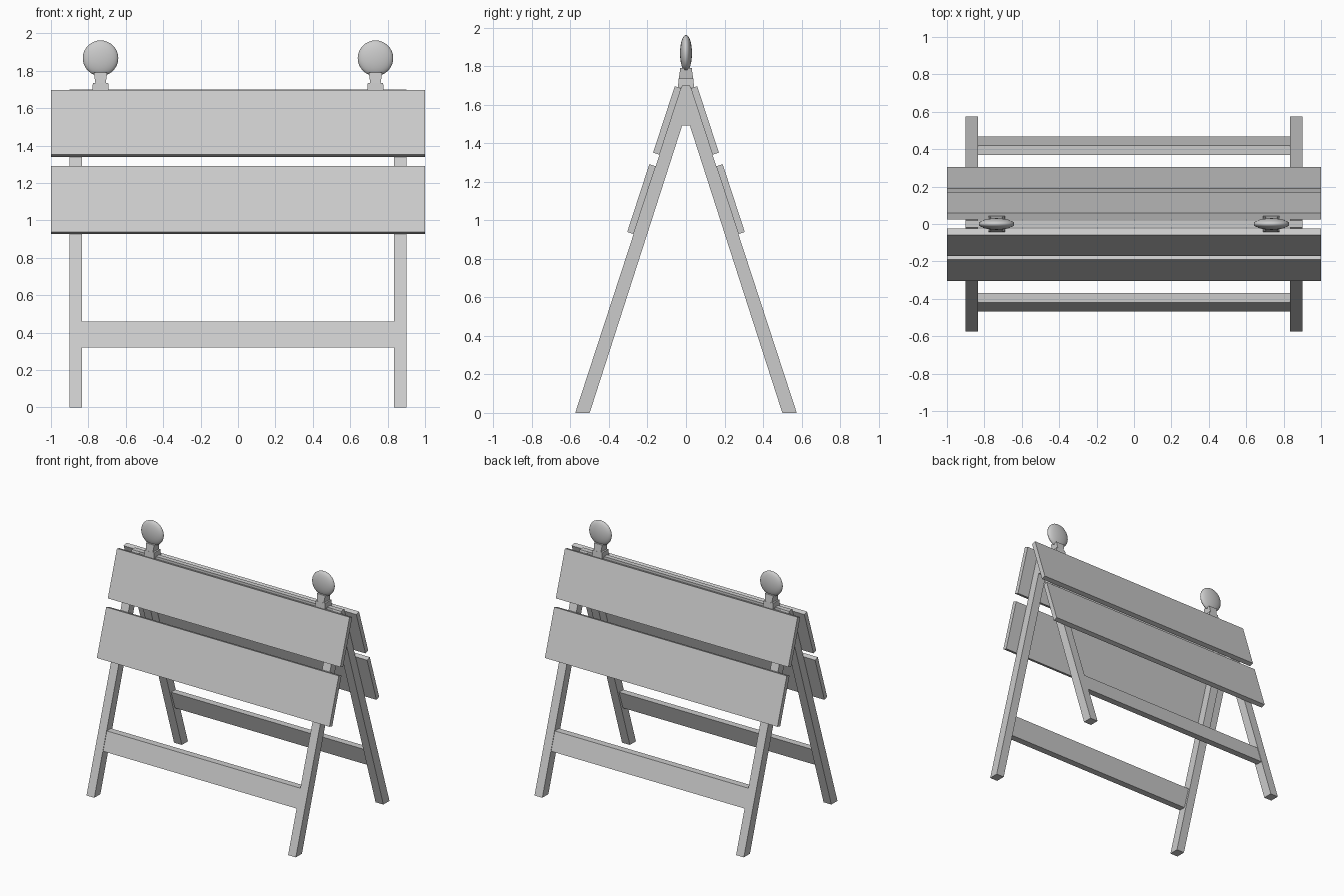
import bpy, bmesh, math
from mathutils import Matrix

if "Cube" in bpy.data.objects:
    bpy.data.objects.remove(bpy.data.objects["Cube"])


def extrude_x(name, profile, x0, x1):
    """Solid made from a (y, z) profile swept along x."""
    bm = bmesh.new()
    face = bm.faces.new([bm.verts.new((x0, y, z)) for y, z in profile])
    res = bmesh.ops.extrude_face_region(bm, geom=[face])
    verts = [v for v in res["geom"] if isinstance(v, bmesh.types.BMVert)]
    bmesh.ops.translate(bm, verts=verts, vec=(x1 - x0, 0, 0))
    return finish(name, bm)


def finish(name, bm):
    bmesh.ops.recalc_face_normals(bm, faces=bm.faces)
    mesh = bpy.data.meshes.new(name)
    bm.to_mesh(mesh)
    bm.free()
    obj = bpy.data.objects.new(name, mesh)
    bpy.context.collection.objects.link(obj)
    return obj


def tapered_block(name, x, z0, z1, low, high):
    """Block with different half sizes (x, y) at bottom and top."""
    bm = bmesh.new()
    bmesh.ops.create_cube(bm, size=2)
    for v in bm.verts:
        hx, hy = high if v.co.z > 0 else low
        v.co = (x + v.co.x * hx, v.co.y * hy, z1 if v.co.z > 0 else z0)
    return finish(name, bm)


# Slope of the outer leg faces
run, rise = 0.555, 1.70
length = math.hypot(run, rise)
ny, nz = rise / length, run / length      # outward normal


def leg_y(z):
    return 0.575 - run / rise * z


def plank_profile(z_top, z_bottom, thick=0.035):
    inner = [(leg_y(z), z) for z in (z_top, z_bottom)]
    outer = [(y + ny * thick, z + nz * thick) for y, z in reversed(inner)]
    return inner + outer


# A-shaped leg frames
half = [(0.02, 1.70), (0.575, 0), (0.50, 0), (0.02, 1.492)]
frame = half + [(-y, z) for y, z in reversed(half)]
for side, x in (("left", -0.9), ("right", 0.833)):
    extrude_x(side + "_leg_frame", frame, x, x + 0.067)

# Ridge rail between the frames
extrude_x("ridge_rail", [(-0.018, 1.492), (0.018, 1.492), (0.018, 1.70), (-0.018, 1.70)],
          -0.833, 0.833)

# Sloped boards and lower cross rails, front and back
for side, s in (("front", -1), ("back", 1)):
    parts = (
        ("upper_board", plank_profile(1.685, 1.34), 1.0),
        ("lower_board", plank_profile(1.28, 0.928), 1.0),
        ("cross_rail", [(0.42, 0.46), (0.467, 0.32), (0.415, 0.32), (0.368, 0.46)], 0.833),
    )
    for part, profile, w in parts:
        extrude_x(f"{side}_{part}", [(s * y, z) for y, z in profile], -w, w)

# Warning lamps: base, flared neck and flattened lens
for side, x in (("left", -0.735), ("right", 0.735)):
    tapered_block(side + "_lamp_base", x, 1.69, 1.735, (0.044, 0.042), (0.041, 0.038))
    tapered_block(side + "_lamp_neck", x, 1.735, 1.79, (0.028, 0.037), (0.036, 0.03))
    bm = bmesh.new()
    bmesh.ops.create_uvsphere(bm, u_segments=32, v_segments=16, radius=1)
    bm.transform(Matrix.Translation((x, 0, 1.867))
                 @ Matrix.Diagonal((0.095, 0.031, 0.095, 1))
                 @ Matrix.Rotation(math.pi / 2, 4, 'X'))
    for f in bm.faces:
        f.smooth = True
    finish(side + "_lamp_lens", bm)
